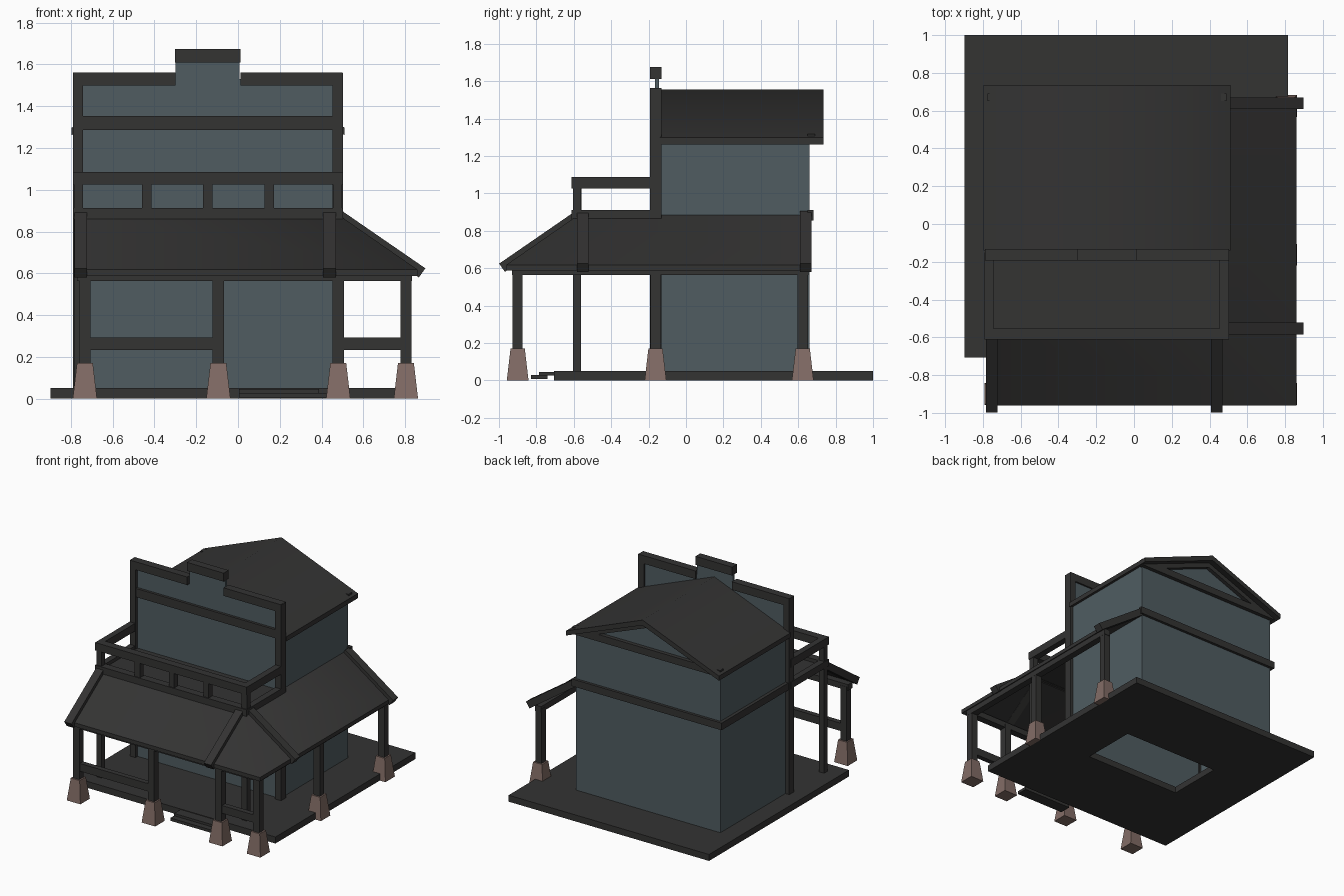
import bpy, bmesh, math

if "Cube" in bpy.data.objects:
    bpy.data.objects.remove(bpy.data.objects["Cube"])


def material(name, rgb):
    m = bpy.data.materials.new(name)
    m.diffuse_color = (*rgb, 1)
    m.use_nodes = True
    m.node_tree.nodes["Principled BSDF"].inputs["Base Color"].default_value = m.diffuse_color
    return m


DARK = material("dark timber", (0.0335, 0.033, 0.0325))
TEAL = material("blue grey wall", (0.080, 0.108, 0.121))
STONE = material("brown stone", (0.225, 0.152, 0.133))
SHIFT = 0.004  # centres the whole model on x


def loft(name, rings, mat, loop=False, drop=None, smooth=False):
    """Skin closed rings of points; cap the ends unless the rings form a loop."""
    bm = bmesh.new()
    vs = [[bm.verts.new((x + SHIFT, y, z)) for x, y, z in r] for r in rings]
    n = len(rings[0])
    for i in range(len(rings) if loop else len(rings) - 1):
        a, b = vs[i], vs[(i + 1) % len(rings)]
        for j in range(n):
            k = (j + 1) % n
            bm.faces.new((a[j], a[k], b[k], b[j]))
    if not loop:
        bm.faces.new(vs[0])
        bm.faces.new(vs[-1])
    bmesh.ops.recalc_face_normals(bm, faces=bm.faces)
    if drop:
        bm.normal_update()
        bmesh.ops.delete(bm, geom=[f for f in bm.faces if drop(f.normal)], context='FACES')
    me = bpy.data.meshes.new(name)
    bm.to_mesh(me)
    bm.free()
    me.materials.append(mat)
    ob = bpy.data.objects.new(name, me)
    bpy.context.collection.objects.link(ob)
    if smooth:  # soft ridge and hip, sharp eaves
        bpy.ops.object.select_all(action='DESELECT')
        ob.select_set(True)
        bpy.context.view_layer.objects.active = ob
        bpy.ops.object.shade_smooth_by_angle(angle=math.radians(51))
    return ob


def rect(x0, x1, y0, y1, z):
    return [(x0, y0, z), (x1, y0, z), (x1, y1, z), (x0, y1, z)]


def box(name, x0, x1, y0, y1, z0, z1, mat=DARK):
    return loft(name, [rect(x0, x1, y0, y1, z0), rect(x0, x1, y0, y1, z1)], mat)


def along_y(name, pts, y0, y1, mat, **kw):
    return loft(name, [[(x, y, z) for x, z in pts] for y in (y0, y1)], mat, **kw)


# Floor slab with an opening under the house
outer, hole = (-0.901, 0.81, -0.706, 1.0), (-0.455, 0.376, -0.06, 0.38)
loft("floor_slab", [rect(*outer, 0), rect(*outer, 0.05), rect(*hole, 0.05), rect(*hole, 0)],
     DARK, loop=True)

# Entrance steps
box("upper_step", 0.0, 0.385, -0.785, -0.69, 0.026, 0.046)
box("lower_step", 0.0, 0.42, -0.83, -0.74, 0.006, 0.028)

# House walls, open below and behind the false front
along_y("house_walls", [(-0.76, 0.05), (0.472, 0.05), (0.472, 1.29), (-0.145, 1.525), (-0.76, 1.29)],
        -0.146, 0.66, TEAL, drop=lambda n: n.z < -0.9 or n.y < -0.9)

# False front panel with raised centre
along_y("false_front_panel",
        [(-0.76, 0.05), (0.472, 0.05), (0.472, 1.53), (0.003, 1.53), (0.003, 1.64),
         (-0.303, 1.64), (-0.303, 1.53), (-0.76, 1.53)], -0.165, -0.145, TEAL)

# False front trim
FY = (-0.192, -0.132)
box("false_front_left_post", -0.793, -0.746, *FY, 0.05, 1.56)
box("false_front_right_post", 0.448, 0.498, *FY, 0.05, 1.56)
box("false_front_left_top", -0.793, -0.303, *FY, 1.50, 1.562)
box("false_front_right_top", 0.008, 0.496, *FY, 1.50, 1.562)
box("false_front_cap", -0.305, 0.008, *FY, 1.61, 1.675)
box("false_front_band", -0.77, 0.48, -0.185, -0.146, 1.287, 1.353)

# Main gable roof
along_y("main_roof", [(-0.80, 1.262), (-0.80, 1.298), (-0.147, 1.556),
                      (0.506, 1.298), (0.506, 1.262), (-0.147, 1.515)],
        -0.14, 0.735, DARK, smooth=True)

# Back gable trim
along_y("gable_rake_trim", [(-0.78, 1.265), (-0.78, 1.285), (-0.147, 1.53),
                            (0.486, 1.285), (0.486, 1.265), (0.40, 1.265), (-0.147, 1.477),
                            (-0.694, 1.265)], 0.65, 0.69, DARK)
box("gable_tie_beam", -0.78, 0.486, 0.65, 0.69, 1.264, 1.318)

# Belt beams around the back and left walls
box("back_belt", -0.785, 0.495, 0.65, 0.681, 0.855, 0.91)
box("left_belt", -0.785, -0.755, -0.15, 0.681, 0.855, 0.91)

# Balcony deck, edge beams, rails and posts
box("balcony_deck", -0.77, 0.48, -0.59, -0.146, 0.862, 0.885)
for part, z0, z1 in (("edge_beam", 0.86, 0.912), ("top_rail", 1.026, 1.086)):
    box("balcony_front_" + part, -0.795, 0.498, -0.612, -0.553, z0, z1)
    box("balcony_left_" + part, -0.795, -0.748, -0.56, -0.15, z0, z1)
    box("balcony_right_" + part, 0.448, 0.498, -0.56, -0.15, z0, z1)
for x in (-0.44, -0.148, 0.146):
    box("balcony_baluster", x - 0.023, x + 0.023, -0.605, -0.56, 0.90, 1.04)
for x in (-0.768, 0.473):
    box("balcony_corner_post", x - 0.022, x + 0.022, -0.605, -0.562, 0.05, 1.04)

# Wrap-around porch roof with a hip at the front right corner
section = [(0.47, 0.885), (0.855, 0.618), (0.855, 0.588), (0.47, 0.853)]
loft("porch_roof", [[(-0.787, -r - 0.105, z) for r, z in section],
                    [(r, -r - 0.105, z) for r, z in section],
                    [(r, 0.655, z) for r, z in section]], DARK, smooth=True)

# Raised strips on the porch roof
strip = [(0.485, 0.905), (0.893, 0.624), (0.862, 0.58), (0.455, 0.862)]
for x in (-0.757, 0.434):
    loft("front_roof_strip", [[(x + d, -r - 0.106, z) for r, z in strip] for d in (-0.031, 0.031)], DARK)
for y in (-0.553, 0.64):
    along_y("side_roof_strip", strip, y - 0.031, y + 0.031, DARK)

# Porch beams
box("porch_front_beam", -0.775, 0.828, -0.93, -0.875, 0.564, 0.61)
box("porch_side_beam", 0.775, 0.828, -0.93, 0.655, 0.564, 0.61)

# Porch posts on tapered stone bases
for x, y in [(x, -0.90) for x in (-0.737, -0.098, 0.476, 0.80)] + [(0.80, -0.163), (0.80, 0.624)]:
    box("porch_post", x - 0.027, x + 0.027, y - 0.027, y + 0.027, 0.15, 0.59)
    b, t = 0.058, 0.038
    loft("post_base", [rect(x - b, x + b, y - b, y + b, 0),
                       rect(x - t, x + t, y - t, y + t, 0.17)], STONE)

# Porch railings
for x0, x1 in ((-0.72, -0.11), (0.49, 0.79)):
    box("porch_rail", x0, x1, -0.92, -0.88, 0.233, 0.293)
